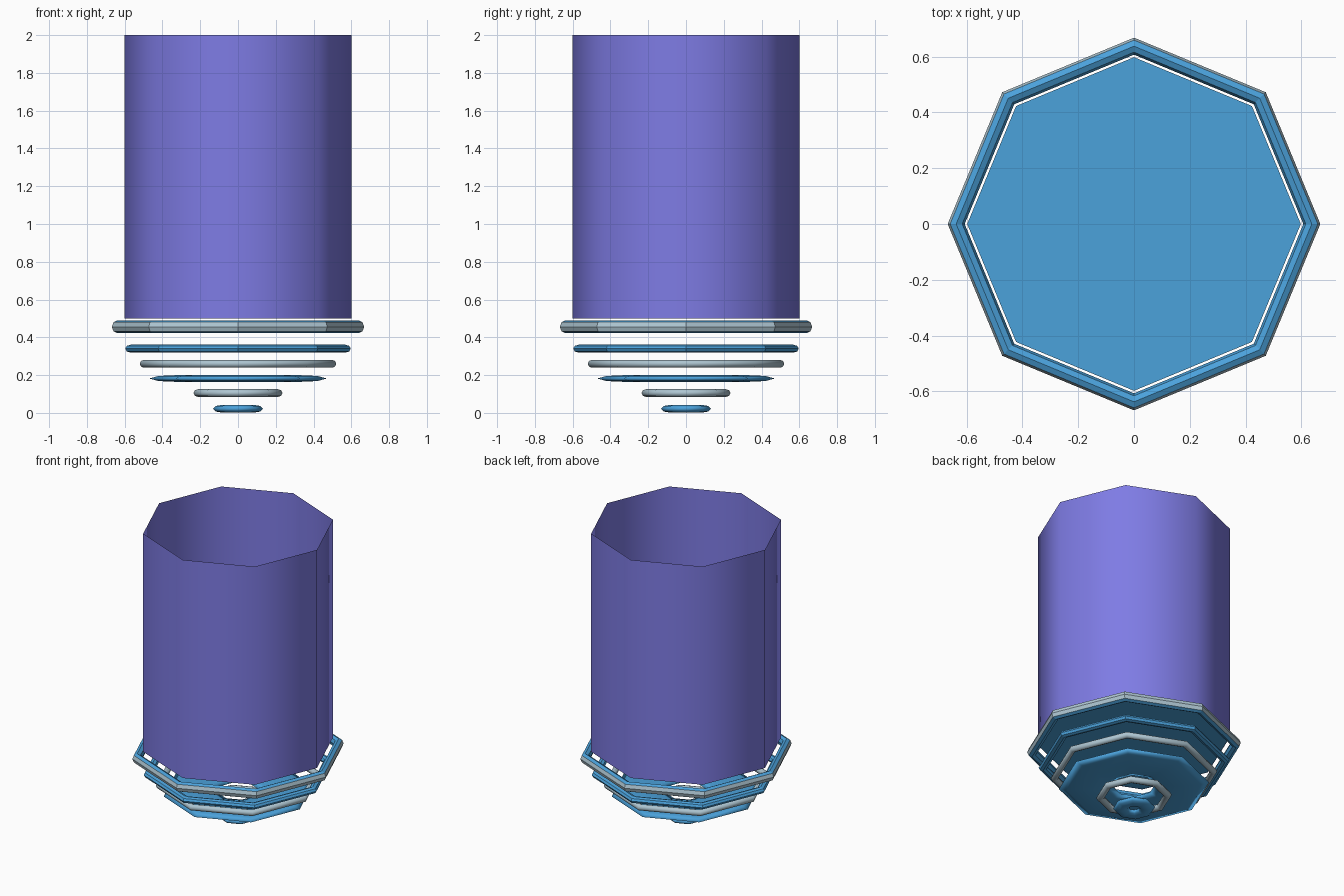
import bpy, bmesh, math

if "Cube" in bpy.data.objects:
    bpy.data.objects.remove(bpy.data.objects["Cube"])

SIDES = 8


def material(name, rgb):
    m = bpy.data.materials.new(name)
    m.diffuse_color = (*rgb, 1.0)
    m.use_nodes = True
    m.node_tree.nodes["Principled BSDF"].inputs["Base Color"].default_value = m.diffuse_color
    return m


PURPLE = material("purple", (0.21, 0.20, 0.78))
BLUE = material("blue", (0.07, 0.36, 0.71))
GREY = material("pale_grey", (0.42, 0.56, 0.64))


def lathe(name, profile, mats, closed=False, smooth=True, rule=None):
    """Spin a (radius, z) profile around z in eight steps."""
    bm = bmesh.new()
    loops = []
    for k in range(SIDES):
        a = 2 * math.pi * k / SIDES
        loops.append([bm.verts.new((r * math.cos(a), r * math.sin(a), z)) for r, z in profile])
    n = len(profile)
    for k in range(SIDES):
        a, b = loops[k], loops[(k + 1) % SIDES]
        for i in range(n if closed else n - 1):
            j = (i + 1) % n
            f = bm.faces.new((a[i], b[i], b[j], a[j]))
            f.smooth = smooth
            f.material_index = rule(i) if rule else 0
    me = bpy.data.meshes.new(name)
    bm.to_mesh(me)
    bm.free()
    for m in mats:
        me.materials.append(m)
    ob = bpy.data.objects.new(name, me)
    bpy.context.collection.objects.link(ob)
    return ob


def ring(name, z, inner, outer, half, mats, smooth=True, rule=None):
    """Octagonal ring with an eight-point oval section."""
    mid, w = (inner + outer) / 2, (outer - inner) / 2
    prof = [(mid + w * math.cos(i * math.pi / 4), z + half * math.sin(i * math.pi / 4))
            for i in range(8)]
    return lathe(name, prof, mats, True, smooth, rule)


# open tube, single wall
lathe("tube_wall", [(0.6, 0.5), (0.6, 2.0)], [PURPLE])

# floor closing the tube's lower end
bm = bmesh.new()
bmesh.ops.create_circle(bm, cap_ends=True, segments=SIDES, radius=0.598)
bmesh.ops.translate(bm, verts=bm.verts, vec=(0, 0, 0.5))
me = bpy.data.meshes.new("tube_floor")
bm.to_mesh(me)
bm.free()
me.materials.append(BLUE)
bpy.context.collection.objects.link(bpy.data.objects.new("tube_floor", me))

# collar ring: blue with a grey outer band
ring("collar_ring", 0.456, 0.607, 0.668, 0.034, [BLUE, GREY], False,
     lambda i: 1 if i in (0, 7) else 0)

# floating rings below, shrinking towards the bottom
ring("upper_blue_ring", 0.34, 0.54, 0.597, 0.021, [BLUE], False)
ring("upper_grey_ring", 0.26, 0.475, 0.52, 0.021, [GREY])
ring("wide_blue_ring", 0.182, 0.13, 0.47, 0.019, [BLUE])
ring("lower_grey_ring", 0.105, 0.185, 0.236, 0.021, [GREY])
ring("bottom_blue_ring", 0.022, 0.03, 0.132, 0.021, [BLUE])
